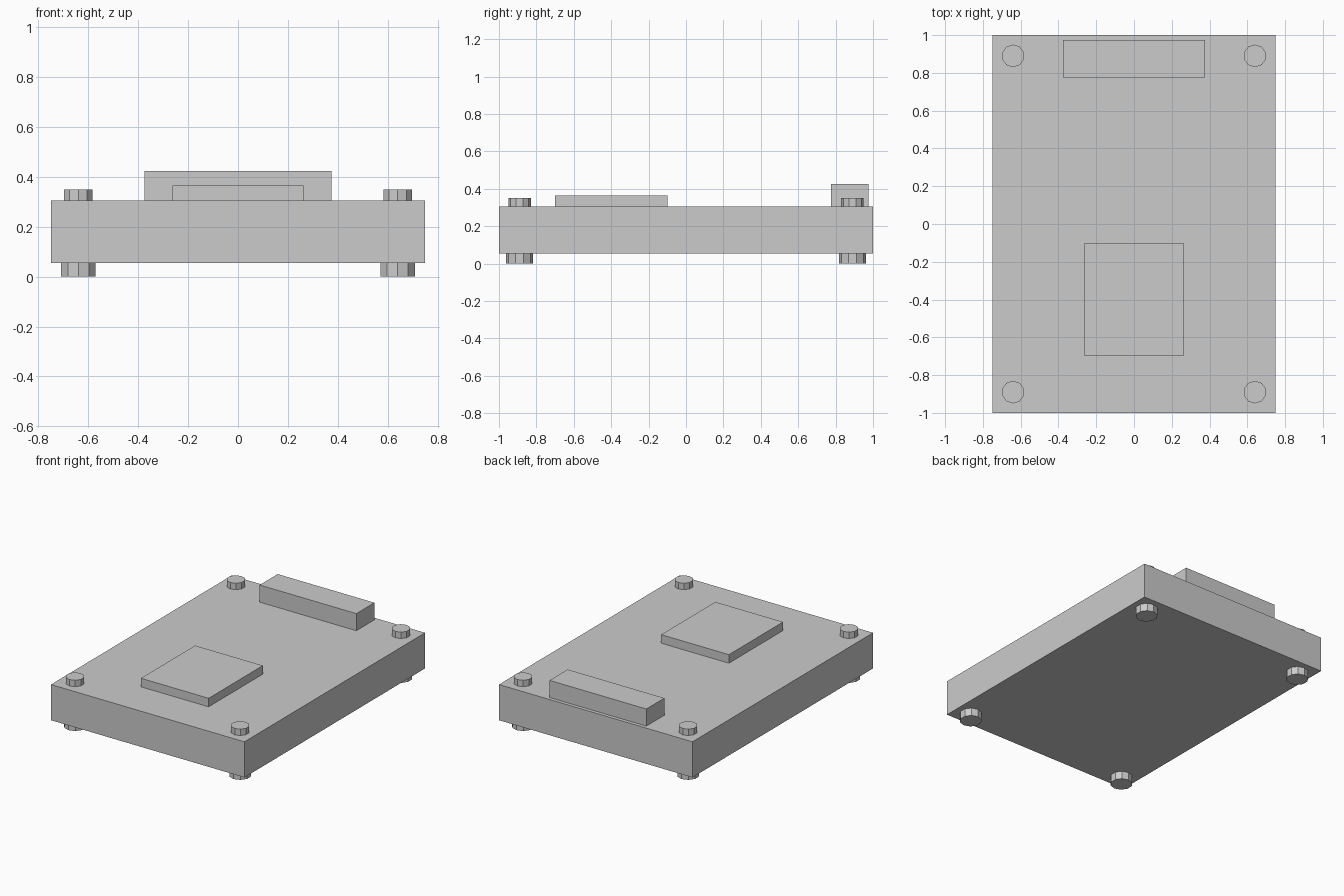
import bpy
import math

default_cube = bpy.data.objects.get("Cube")
if default_cube:
    bpy.data.objects.remove(default_cube, do_unlink=True)

GREY = (0.6, 0.6, 0.6, 1.0)
grey = bpy.data.materials.new("plain grey")
grey.use_nodes = True
grey.diffuse_color = GREY
grey.node_tree.nodes["Principled BSDF"].inputs["Base Color"].default_value = GREY


def finish(name):
    obj = bpy.context.object
    obj.name = name
    obj.data.materials.append(grey)
    return obj


def box(name, low, high):
    """Flat-sided block between two corners."""
    middle = [(a + b) / 2 for a, b in zip(low, high)]
    size = [b - a for a, b in zip(low, high)]
    bpy.ops.mesh.primitive_cube_add(size=1, location=middle)
    obj = finish(name)
    for vert in obj.data.vertices:
        vert.co = [c * s for c, s in zip(vert.co, size)]
    return obj


def peg(name, x, y, low, high, radius):
    """Ten-sided upright peg."""
    bpy.ops.mesh.primitive_cylinder_add(
        vertices=10, radius=radius, depth=high - low,
        location=(x, y, (low + high) / 2))
    return finish(name)


BOTTOM, TOP = 0.055, 0.305

# Main slab with the raised pad and the rear block on top
box("main_body", (-0.75, -1, BOTTOM), (0.75, 1, TOP))
box("raised_pad", (-0.2625, -0.7, TOP), (0.2625, -0.1, 0.365))
box("rear_block", (-0.375, 0.775, TOP), (0.375, 0.975, 0.425))

# A screw head and a foot at every corner
for side, x in (("left", 0.64), ("right", -0.64)):
    for end, y in (("front", -0.89), ("back", 0.89)):
        peg(f"{end}_{side}_screw", x, y, TOP, 0.35, 0.06)
        peg(f"{end}_{side}_foot", x, y, 0, BOTTOM, 0.0725)
